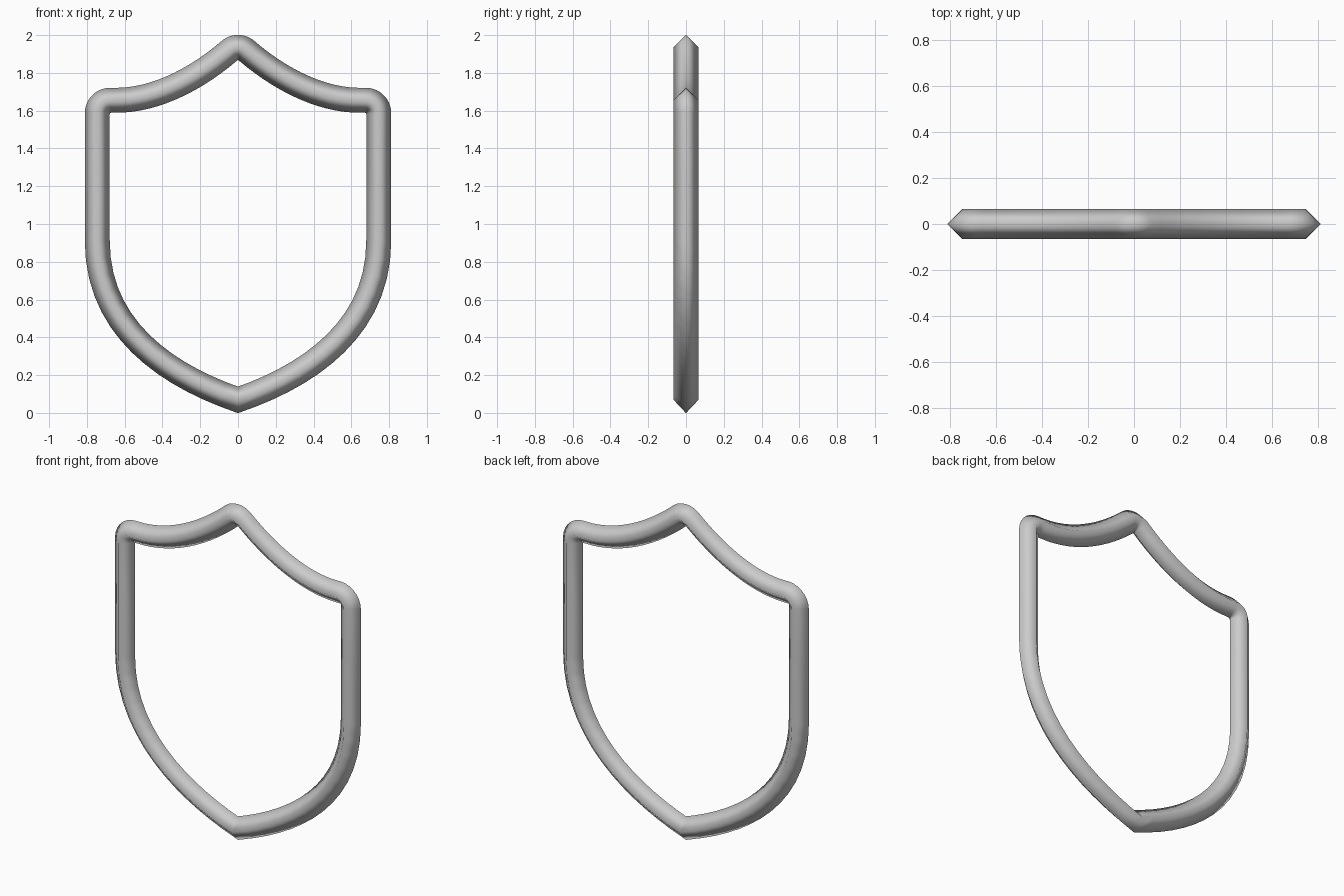
import bpy, bmesh, math
from mathutils import Vector

if "Cube" in bpy.data.objects:
    bpy.data.objects.remove(bpy.data.objects["Cube"])

R = 0.066  # half width of the diamond-section rail


def bezier(p0, p1, p2, p3, n):
    p0, p1, p2, p3 = map(Vector, (p0, p1, p2, p3))
    return [p0 * (1 - t) ** 3 + p1 * 3 * t * (1 - t) ** 2 + p2 * 3 * t * t * (1 - t) + p3 * t ** 3
            for t in (i / n for i in range(n + 1))]


def arc(cx, cz, r, a0, a1, n):
    return [Vector((cx + r * math.cos(a), cz + r * math.sin(a)))
            for a in (math.radians(a0 + (a1 - a0) * i / n) for i in range(n + 1))]


# Right half of the centre line, from the bottom point up to the top peak
half = bezier((0, 0.069), (0.38, 0.2), (0.745, 0.45), (0.745, 0.91), 14)
half += arc(0.677, 1.587, 0.068, 0, 90, 7)
half += bezier((0.66, 1.655), (0.46, 1.65), (0.24, 1.75), (0.041, 1.921), 14)
half += arc(0, 1.867, 0.068, 65, 90, 3)

# Mirror to a closed outline
path = half + [Vector((-p.x, p.y)) for p in reversed(half[1:-1])]

# Sweep the diamond section along the outline with mitred joints
bm = bmesh.new()
rings = []
n = len(path)
for i, p in enumerate(path):
    a = (p - path[i - 1]).normalized()
    b = (path[(i + 1) % n] - p).normalized()
    t = (a + b).normalized()
    out = Vector((t.y, -t.x)) * (R / max(t.dot(a), 0.5))
    rings.append([bm.verts.new(v) for v in (
        (p.x + out.x, 0, p.y + out.y), (p.x, -R, p.y),
        (p.x - out.x, 0, p.y - out.y), (p.x, R, p.y))])
for i in range(n):
    r, s = rings[i], rings[(i + 1) % n]
    for k in range(4):
        f = bm.faces.new((r[k], r[(k + 1) % 4], s[(k + 1) % 4], s[k]))
        f.smooth = True
bmesh.ops.recalc_face_normals(bm, faces=bm.faces)

mesh = bpy.data.meshes.new("shield_rim")
bm.to_mesh(mesh)
bm.free()
rim = bpy.data.objects.new("shield_rim", mesh)
bpy.context.collection.objects.link(rim)

grey = bpy.data.materials.new("light grey")
grey.diffuse_color = (0.6, 0.6, 0.6, 1)
grey.use_nodes = True
grey.node_tree.nodes["Principled BSDF"].inputs["Base Color"].default_value = grey.diffuse_color
mesh.materials.append(grey)
